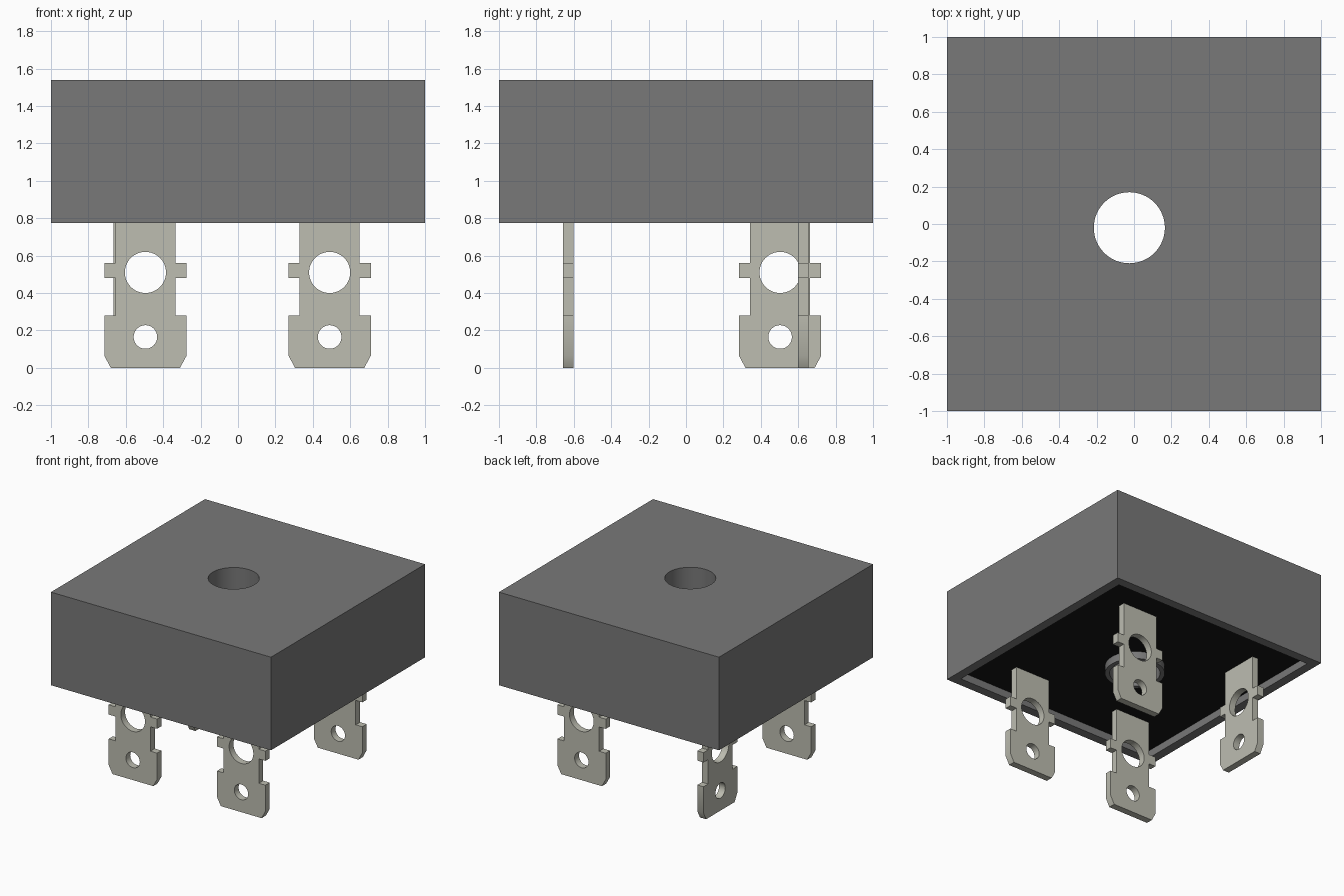
import bpy
import bmesh
from math import cos, sin, tau, radians
from mathutils import Matrix

if "Cube" in bpy.data.objects:
    bpy.data.objects.remove(bpy.data.objects["Cube"], do_unlink=True)


def material(name, color):
    m = bpy.data.materials.new(name)
    m.use_nodes = True
    m.diffuse_color = (*color, 1)
    m.node_tree.nodes["Principled BSDF"].inputs["Base Color"].default_value = (*color, 1)
    return m


case_grey = material("case grey", (0.19, 0.19, 0.19))
resin_black = material("resin black", (0.008, 0.008, 0.008))
tab_metal = material("tab metal", (0.51, 0.51, 0.44))


def circle(cx, cy, r, n=64):
    return [(cx + r * cos(tau * i / n), cy + r * sin(tau * i / n)) for i in range(n)]


def square(h):
    return [(-h, -h), (h, -h), (h, h), (-h, h)]


def plate(name, loops, thickness, matrix, mat):
    """Extrude an outline with holes, centred on its own plane."""
    curve = bpy.data.curves.new(name, 'CURVE')
    curve.dimensions = '2D'
    curve.fill_mode = 'BOTH'
    curve.extrude = thickness / 2
    for loop in loops:
        s = curve.splines.new('POLY')
        s.points.add(len(loop) - 1)
        for p, (x, y) in zip(s.points, loop):
            p.co = (x, y, 0, 1)
        s.use_cyclic_u = True
    temp = bpy.data.objects.new(name + " outline", curve)
    bpy.context.collection.objects.link(temp)
    mesh = bpy.data.meshes.new_from_object(
        temp.evaluated_get(bpy.context.evaluated_depsgraph_get()))
    bpy.data.objects.remove(temp)
    bpy.data.curves.remove(curve)
    bm = bmesh.new()
    bm.from_mesh(mesh)
    bmesh.ops.remove_doubles(bm, verts=bm.verts, dist=0.0001)
    bmesh.ops.transform(bm, matrix=matrix, verts=bm.verts)
    bmesh.ops.recalc_face_normals(bm, faces=bm.faces)
    bm.to_mesh(mesh)
    bm.free()
    mesh.materials.clear()
    mesh.materials.append(mat)
    obj = bpy.data.objects.new(name, mesh)
    bpy.context.collection.objects.link(obj)
    return obj


def slab(name, loops, z0, z1, mat):
    return plate(name, loops, z1 - z0, Matrix.Translation((0, 0, (z0 + z1) / 2)), mat)


def smooth(obj):
    bpy.ops.object.select_all(action='DESELECT')
    obj.select_set(True)
    bpy.context.view_layer.objects.active = obj
    bpy.ops.object.shade_smooth_by_angle(angle=radians(30))


# Case: solid block with a through bore and a shallow recess around its collar
BOTTOM, TOP, FLOOR = 0.775, 1.54, 0.845
HOLE = (-0.025, -0.02)
bore = circle(*HOLE, 0.19)
collar = circle(*HOLE, 0.225)
case = slab("case", [square(1), bore], BOTTOM, TOP, case_grey)
cutter = slab("recess_cutter", [square(0.925), collar], BOTTOM - 0.1, FLOOR, case_grey)
cut = case.modifiers.new("recess", 'BOOLEAN')
cut.operation = 'DIFFERENCE'
cut.solver = 'EXACT'
cut.object = cutter
bpy.context.view_layer.update()
case.data = bpy.data.meshes.new_from_object(
    case.evaluated_get(bpy.context.evaluated_depsgraph_get()))
case.modifiers.clear()
bpy.data.objects.remove(cutter)
smooth(case)

# Black resin filling on the recess floor
smooth(slab("resin_filling", [square(0.925), collar], FLOOR - 0.008, FLOOR, resin_black))

# Terminal tabs: mirrored half profile with two round holes
half = [(0.185, 0), (0.22, 0.065), (0.22, 0.28), (0.16, 0.28), (0.16, 0.48),
        (0.22, 0.48), (0.22, 0.56), (0.16, 0.56), (0.16, FLOOR)]
profile = half + [(-x, z) for x, z in reversed(half)]
tab_loops = [profile, circle(0, 0.51, 0.11, 48), circle(0, 0.165, 0.063, 48)]
upright = Matrix.Rotation(radians(90), 4, 'X')
tabs = {
    "front_right_tab": (-0.495, -0.63, 0),
    "front_left_tab": (0.49, -0.63, 0),
    "back_left_tab": (0.49, 0.628, 0),
    "back_right_tab": (-0.637, 0.503, 90),
}
for name, (x, y, turn) in tabs.items():
    place = Matrix.Translation((x, y, 0)) @ Matrix.Rotation(radians(turn), 4, 'Z') @ upright
    smooth(plate(name, tab_loops, 0.056, place, tab_metal))
